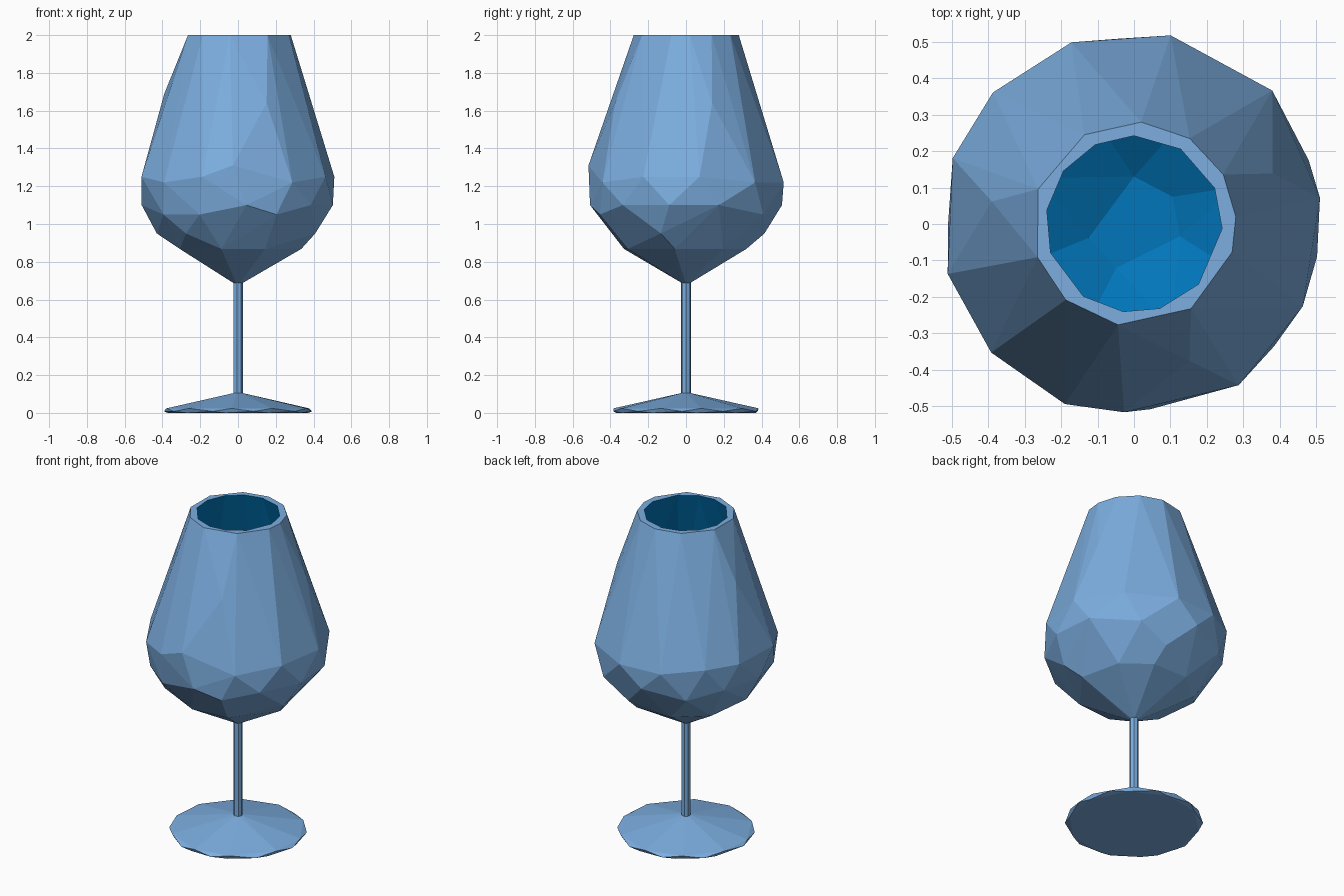
import bpy, bmesh
from math import cos, sin, radians, atan2, tau

if "Cube" in bpy.data.objects:
    bpy.data.objects.remove(bpy.data.objects["Cube"])


def material(name, rgb):
    m = bpy.data.materials.new(name)
    m.diffuse_color = (*rgb, 1)
    m.use_nodes = True
    m.node_tree.nodes["Principled BSDF"].inputs["Base Color"].default_value = m.diffuse_color
    return m


GLASS = material("pale blue glass", (0.20, 0.42, 0.74))
INSIDE = material("deep blue inside", (0.0, 0.18, 0.49))


def even(n, start=0):
    return [start + 360 * i / n for i in range(n)]


def hull(rings):
    """Faceted convex skin around rings of (radius, height, angles)."""
    bm = bmesh.new()
    verts = [bm.verts.new((r * cos(radians(a)), r * sin(radians(a)), z))
             for r, z, angles in rings for a in angles]
    bmesh.ops.convex_hull(bm, input=verts)
    loose = [v for v in bm.verts if not v.link_faces]
    bmesh.ops.delete(bm, geom=loose, context='VERTS')
    bmesh.ops.recalc_face_normals(bm, faces=bm.faces[:])
    return bm


def open_top(bm):
    """Cut the flat top off."""
    top = [f for f in bm.faces if all(v.co.z > 1.999 for v in f.verts)]
    bmesh.ops.delete(bm, geom=top, context='FACES')


def angle(v):
    return atan2(v.co.y, v.co.x) % tau


def make_object(name, bm, mats):
    me = bpy.data.meshes.new(name)
    bm.to_mesh(me)
    bm.free()
    for m in mats:
        me.materials.append(m)
    ob = bpy.data.objects.new(name, me)
    bpy.context.collection.objects.link(ob)
    return ob


# Bowl: outer skin
bm = hull([
    (0.28, 2.00, [86, 57, 29, 4, -16, -56, -99, -132, -161, 160, 119]),
    (0.395, 1.69, [171]),
    (0.405, 1.64, [-68, 20]),
    (0.527, 1.22, [79, 44, -57, -138, 109]),
    (0.515, 1.25, [8, -26]),
    (0.529, 1.25, [-111, -165, 160, 137]),
    (0.517, 1.31, [-93]),
    (0.51, 1.10, [-85, -41, -10, 20, 95, 150, 180]),
    (0.50, 1.05, [-114, -66, 55, 125, -142]),
    (0.43, 0.95, [-18, 178, 75, -130]),
    (0.34, 0.868, [-155, -105, -65, -10, 35, 70, 110, 150]),
    (0.02, 0.685, even(6)),
])
open_top(bm)

# Bowl: inner skin, turned to face inward
inner = hull([
    (0.242, 2.00, [90, 58, 24, -3, -43, -73, -97, -125, -161, 171, 143, 116]),
    (0.475, 1.24, even(11, 14)),
    (0.45, 1.06, even(10, 5)),
    (0.30, 0.90, even(8, 20)),
    (0.13, 0.80, [90, 35, -15, -112, -163]),
])
open_top(inner)
bmesh.ops.reverse_faces(inner, faces=inner.faces[:])

# Merge the inner skin into the bowl, keeping its own colour slot
copies = {v: bm.verts.new(v.co) for v in inner.verts}
for f in inner.faces:
    bm.faces.new([copies[v] for v in f.verts]).material_index = 1

# Rim: flat band zipped between the two top rings
top = sorted((v for v in bm.verts if v.co.z > 1.999), key=angle)
inside = set(copies.values())
a = [v for v in top if v not in inside]
b = [v for v in top if v in inside]
inner.free()
i = j = 0
while i < len(a) or j < len(b):
    next_a = angle(a[i]) if i < len(a) else 9
    next_b = angle(b[j]) if j < len(b) else 9
    if next_a < next_b:
        bm.faces.new((a[i - 1], a[i], b[j - 1]))
        i += 1
    else:
        bm.faces.new((a[i - 1], b[j], b[j - 1]))
        j += 1
make_object("bowl", bm, [GLASS, INSIDE])

# Stem
bm = hull([(0.026, 0.09, even(7)), (0.026, 0.70, even(7))])
make_object("stem", bm, [GLASS])

# Foot: shallow cone with a thin irregular edge
bm = hull([
    (0.025, 0.105, even(7)),
    (0.385, 0.024, [-170, -132, -95, -62, -20, 12, 50, 88, 122, 160]),
    (0.393, 0.008, [-178, -150, -110, -78, -40, -3, 30, 70, 105, 140]),
    (0.375, 0.0, even(10, 8)),
])
make_object("foot", bm, [GLASS])
